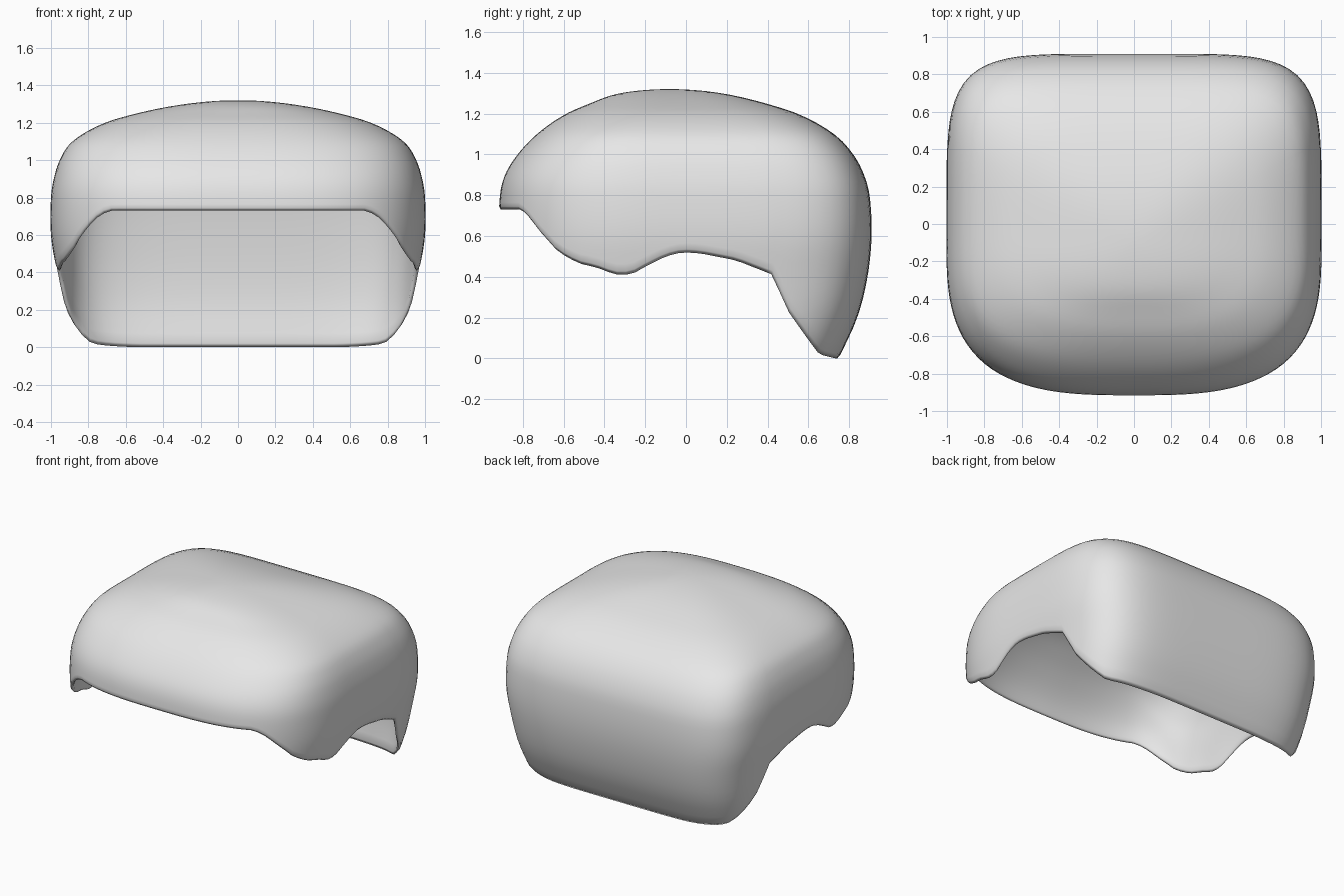
import bpy
import bmesh
from math import sin, cos, tau, sqrt
from mathutils import Vector

cube = bpy.data.objects.get("Cube")
if cube:
    bpy.data.objects.remove(cube, do_unlink=True)

TOP, CROWN_Y = 1.32, -0.08
COLUMNS, RINGS = 144, 34
WALL = 0.08

# Half-extents of the horizontal slices, from the crown down: side, front, back
LEVELS = [1.32, 1.3, 1.25, 1.2, 1.1, 1.0, 0.9, 0.8, 0.6, 0.4, 0.2, 0]
OUTSIDE = ([0, 0.28, 0.54, 0.71, 0.885, 0.953, 0.985, 1, 1, 0.97, 0.94, 0.9],
           [0, 0.24, 0.39, 0.505, 0.65, 0.745, 0.807, 0.832, 0.836, 0.82, 0.8, 0.78],
           [0, 0.25, 0.47, 0.625, 0.805, 0.9, 0.953, 0.98, 0.99, 0.97, 0.92, 0.83])
INSIDE = ([0, 0.27, 0.52, 0.68, 0.83, 0.885, 0.915, 0.935, 0.945, 0.94, 0.92, 0.88],
          [0, 0.23, 0.38, 0.49, 0.61, 0.7, 0.76, 0.79, 0.8, 0.8, 0.79, 0.77],
          [0, 0.24, 0.44, 0.57, 0.7, 0.75, 0.78, 0.8, 0.825, 0.84, 0.84, 0.82])

# Height of the lower edge along the side, front to back
RIM = [(-0.82, 0.73), (-0.79, 0.71), (-0.72, 0.62), (-0.63, 0.52), (-0.53, 0.465),
       (-0.44, 0.445), (-0.35, 0.41), (-0.27, 0.41), (-0.2, 0.45), (-0.1, 0.5),
       (-0.02, 0.52), (0.07, 0.515), (0.25, 0.48), (0.43, 0.41), (0.5, 0.24),
       (0.6, 0.1), (0.66, 0.02), (0.74, 0)]


def depth(z):
    """Profile parameter: 0 at the crown, 1 at the ground."""
    return sqrt(max(0, 1 - z / TOP))


KNOTS = [depth(z) for z in LEVELS]


def smooth(values, w):
    """Cubic interpolation of a profile at parameter w."""
    last = len(KNOTS) - 1
    i = 0
    while i < last - 1 and w > KNOTS[i + 1]:
        i += 1

    def slope(k):
        a, b = max(k - 1, 0), min(k + 1, last)
        return (values[b] - values[a]) / (KNOTS[b] - KNOTS[a])

    h = KNOTS[i + 1] - KNOTS[i]
    t = (w - KNOTS[i]) / h
    s = t * t * (3 - 2 * t)
    return (values[i] * (1 - s) + values[i + 1] * s
            + h * t * (1 - t) * (slope(i) * (1 - t) - slope(i + 1) * t))


def rim_height(y):
    if y <= RIM[0][0]:
        return RIM[0][1]
    for (y0, z0), (y1, z1) in zip(RIM, RIM[1:]):
        if y <= y1:
            return z0 + (z1 - z0) * (y - y0) / (y1 - y0)
    return RIM[-1][1]


def radius(profiles, angle, w):
    """Radius of the rounded-square slice."""
    c, s = cos(angle), sin(angle)
    side, front, back = profiles
    blend = min(1, w / 0.4)
    power = 2.3 + blend * (3.0 if s > 0 else 0.75)
    across = smooth(side, w)
    along = smooth(back if s > 0 else front, w)
    return (abs(c / across) ** power + abs(s / along) ** power) ** (-1 / power)


def place(angle, r, z):
    return Vector((r * cos(angle), CROWN_Y + r * sin(angle), z))


def outer_point(angle, w):
    return place(angle, radius(OUTSIDE, angle, w), TOP * (1 - w * w))


def inner_point(angle, w, edge):
    """Inside surface: leaves the rim and eases into the inner dome."""
    z = TOP * (1 - w * w)
    t = min(1, (z - TOP * (1 - edge * edge)) / 0.3)
    ease = t * t * (3 - 2 * t)
    gap = radius(OUTSIDE, angle, edge) * 0.98 - radius(INSIDE, angle, edge)
    r = radius(INSIDE, angle, w) + gap * (1 - ease)
    return place(angle, r, z - WALL * (1 - w / edge))


def skin(bm, columns, crown):
    """Faces between neighbouring columns, closed by a fan at the crown."""
    for a, b in zip(columns, columns[1:] + columns[:1]):
        for k in range(len(a) - 1):
            bm.faces.new((a[k], b[k], b[k + 1], a[k + 1]))
        bm.faces.new((a[-1], b[-1], crown))


# Columns of the outer and inner skins share the wavy rim
bm = bmesh.new()
outer, inner = [], []
for i in range(COLUMNS):
    angle = tau * i / COLUMNS
    z = 0.4
    for _ in range(24):
        z = 0.5 * (z + rim_height(outer_point(angle, depth(z)).y))
    edge = depth(z)
    params = [edge - 0.008] + [edge * (1 - k / RINGS) for k in range(1, RINGS)]
    rim = bm.verts.new(place(angle, radius(OUTSIDE, angle, edge) * 0.99, z))
    outer.append([rim] + [bm.verts.new(outer_point(angle, w)) for w in params])
    inner.append([rim] + [bm.verts.new(inner_point(angle, w, edge)) for w in params])
skin(bm, outer, bm.verts.new((0, CROWN_Y, TOP)))
skin(bm, inner, bm.verts.new((0, CROWN_Y, TOP - WALL)))
bmesh.ops.recalc_face_normals(bm, faces=bm.faces)
for f in bm.faces:
    f.smooth = True
mesh = bpy.data.meshes.new("hair_shell")
bm.to_mesh(mesh)
bm.free()
shell = bpy.data.objects.new("hair_shell", mesh)
bpy.context.collection.objects.link(shell)

# Plain light grey
grey = bpy.data.materials.new("light_grey")
grey.use_nodes = True
grey.diffuse_color = (0.8, 0.8, 0.8, 1)
grey.node_tree.nodes["Principled BSDF"].inputs["Base Color"].default_value = (0.8, 0.8, 0.8, 1)
mesh.materials.append(grey)
